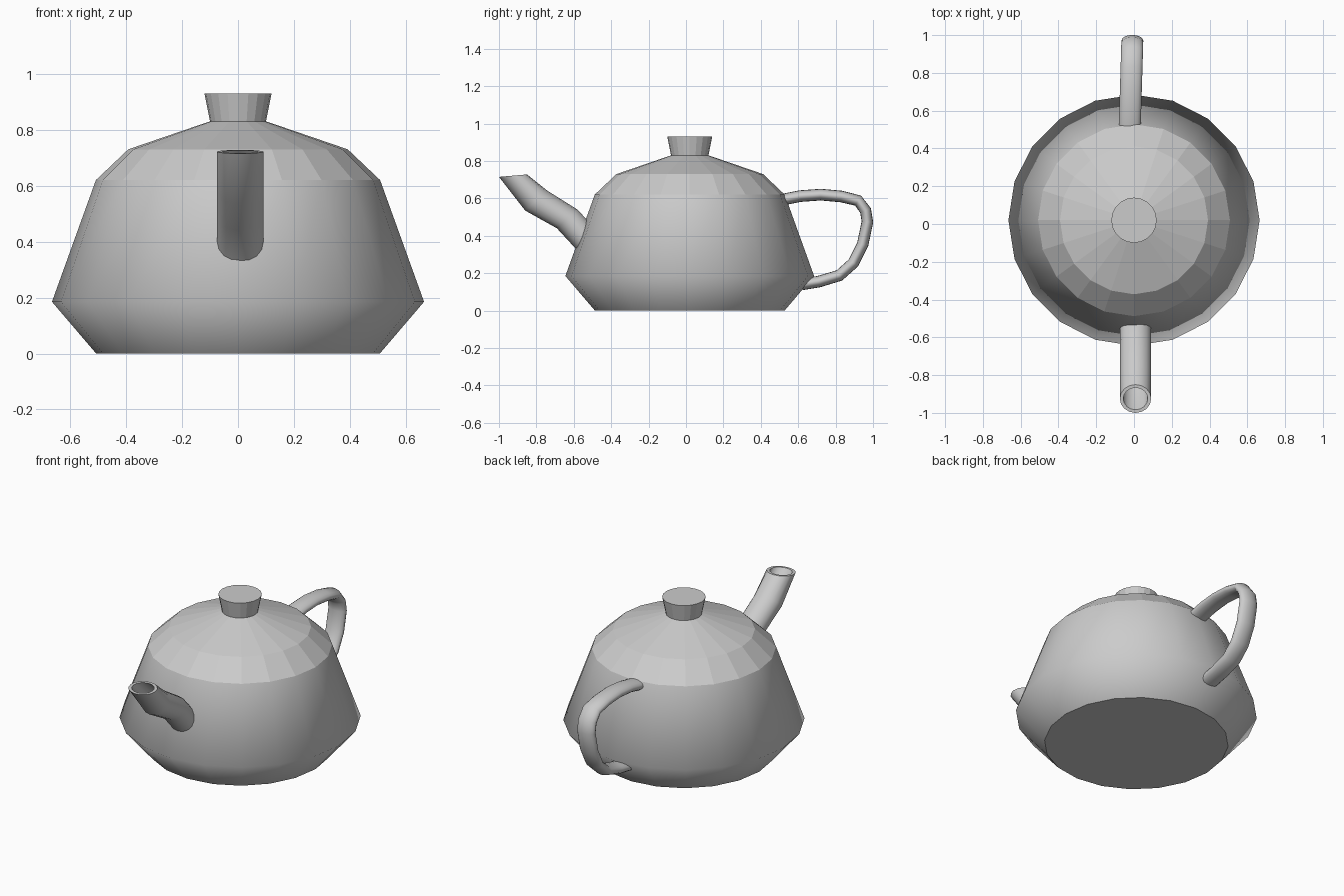
import bpy, bmesh
from math import sin, cos, pi
from mathutils import Vector

if "Cube" in bpy.data.objects:
    bpy.data.objects.remove(bpy.data.objects["Cube"])


def loft(name, rings, smooth=False, cap_start=True, cap_end=True):
    """Skin a list of point rings; caps stay flat."""
    bm = bmesh.new()
    loops = [[bm.verts.new(p) for p in ring] for ring in rings]
    n = len(loops[0])
    for a, b in zip(loops, loops[1:]):
        for i in range(n):
            j = (i + 1) % n
            bm.faces.new((a[i], a[j], b[j], b[i])).smooth = smooth
    if cap_start:
        bm.faces.new(loops[0][::-1])
    if cap_end:
        bm.faces.new(loops[-1])
    bmesh.ops.recalc_face_normals(bm, faces=bm.faces)
    me = bpy.data.meshes.new(name)
    bm.to_mesh(me)
    bm.free()
    ob = bpy.data.objects.new(name, me)
    bpy.context.collection.objects.link(ob)
    return ob


def circle(r, z, n=20, cy=0.02):
    return [(r * cos(2 * pi * i / n), cy + r * sin(2 * pi * i / n), z) for i in range(n)]


def oval(centre, half_yz, half_x, n=16):
    """Ring spanned by the x axis and a vector in the yz plane."""
    x = Vector((half_x, 0, 0))
    return [centre + x * cos(2 * pi * i / n) + half_yz * sin(2 * pi * i / n) for i in range(n)]


# Body, lid and knob: 20-sided turned shapes
loft("body", [circle(0.507, 0), circle(0.665, 0.185), circle(0.508, 0.62)], smooth=True)
loft("lid", [circle(0.508, 0.62), circle(0.392, 0.73), circle(0.10, 0.83)])
loft("lid_knob", [circle(0.10, 0.83), circle(0.12, 0.93)])

# Spout: each section given by its lower and upper (y, z) points
sections = [((-0.57, 0.31), (-0.46, 0.41)), ((-0.69, 0.44), (-0.58, 0.54)),
            ((-0.86, 0.535), (-0.74, 0.64)), ((-1.0, 0.715), (-0.85, 0.728))]


def spout_ring(section, scale):
    low, high = (Vector((0.008, *p)) for p in section)
    return oval((low + high) / 2, (high - low) / 2 * scale, 0.083 * scale)


spout = loft("spout", [spout_ring(s, 1) for s in sections] +
             [spout_ring(s, 0.78) for s in reversed(sections)],
             smooth=True, cap_start=False, cap_end=False)
# Flat rim around the spout opening
for f in spout.data.polygons:
    if f.center.z > 0.71:
        f.use_smooth = False

# Handle: oval tube swept along a side-view path
path = [(0.525, 0.595), (0.61, 0.612), (0.72, 0.62), (0.83, 0.61), (0.92, 0.588),
        (0.96, 0.535), (0.97, 0.475), (0.945, 0.355), (0.895, 0.255),
        (0.82, 0.188), (0.71, 0.155), (0.62, 0.14)]
pts = [Vector((-0.022 + (y - 0.53) * 0.03, y, z)) for y, z in path]
rings = []
for i, p in enumerate(pts):
    t = pts[min(i + 1, len(pts) - 1)] - pts[max(i - 1, 0)]
    normal = Vector((0, -t.z, t.y)).normalized()
    rings.append(oval(p, normal * 0.031, 0.058))
loft("handle", rings, smooth=True)
